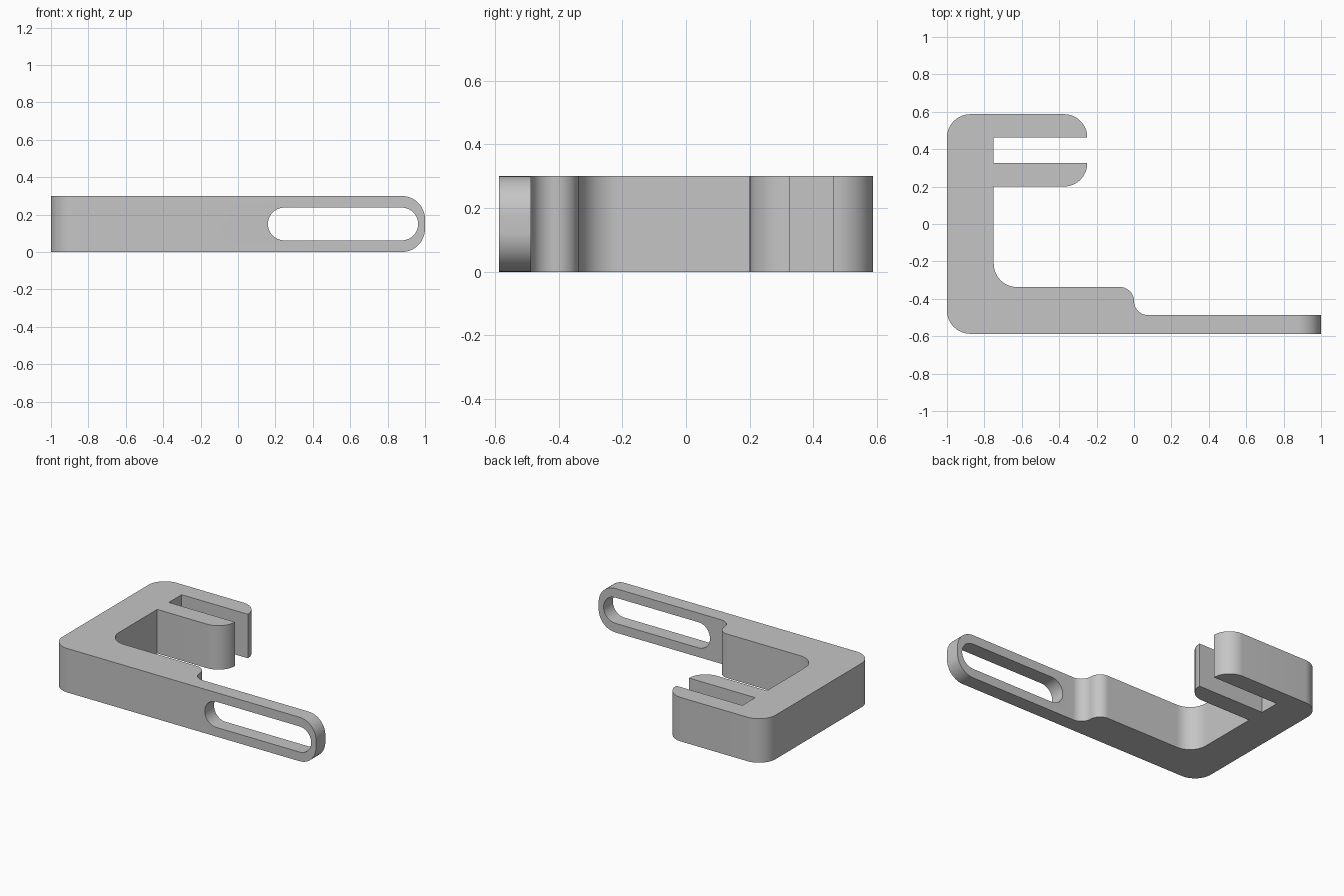
import bpy, bmesh, math
from mathutils import Vector

cube = bpy.data.objects.get("Cube")
if cube:
    bpy.data.objects.remove(cube, do_unlink=True)

grey = bpy.data.materials.new("light grey")
grey.use_nodes = True
colour = (0.56, 0.56, 0.56, 1)
grey.diffuse_color = colour
grey.node_tree.nodes["Principled BSDF"].inputs["Base Color"].default_value = colour

HEIGHT = 0.3
FRONT, BACK = -0.587, 0.587


def rounded(corners, steps=16):
    """Outline through (x, y, radius) corners, each filleted with an arc."""
    pts = []
    for i, (x, y, r) in enumerate(corners):
        p = Vector((x, y))
        a = (Vector(corners[i - 1][:2]) - p).normalized()
        b = (Vector(corners[(i + 1) % len(corners)][:2]) - p).normalized()
        # Right-angle fillet: the arc centre lies r along both edges
        arc = [p] if r == 0 else [
            p + (a + b) * r - b * r * math.cos(t) - a * r * math.sin(t)
            for t in (math.pi / 2 * k / steps for k in range(steps + 1))]
        for q in arc:
            if not pts or (q - pts[-1]).length > 1e-4:
                pts.append(q)
    if (pts[0] - pts[-1]).length < 1e-4:
        pts.pop()
    return pts


def prism(name, outline, place, direction):
    bm = bmesh.new()
    face = bm.faces.new([bm.verts.new(place(p)) for p in outline])
    grown = bmesh.ops.extrude_face_region(bm, geom=[face])["geom"]
    bmesh.ops.translate(bm, vec=direction,
                        verts=[v for v in grown if isinstance(v, bmesh.types.BMVert)])
    bmesh.ops.recalc_face_normals(bm, faces=bm.faces)
    mesh = bpy.data.meshes.new(name)
    bm.to_mesh(mesh)
    bm.free()
    mesh.materials.append(grey)
    obj = bpy.data.objects.new(name, mesh)
    bpy.context.collection.objects.link(obj)
    return obj


def cut(target, cutter, operation):
    cutter.hide_render = True
    mod = target.modifiers.new(operation.lower(), "BOOLEAN")
    mod.operation, mod.solver, mod.object = operation, "EXACT", cutter
    bpy.context.view_layer.objects.active = target
    bpy.ops.object.modifier_apply(modifier=mod.name)
    bpy.data.objects.remove(cutter, do_unlink=True)


def side_prism(name, x0, x1, z0, z1, left_r, right_r):
    outline = rounded([(x0, z0, left_r), (x1, z0, right_r),
                       (x1, z1, right_r), (x0, z1, left_r)])
    return prism(name, outline, lambda p: (p.x, -1, p.y), (0, 2, 0))


# Hooked body: spine, foot with stepped tongue, and two clip fingers
body = rounded([
    (-1, FRONT, 0.125), (1, FRONT, 0), (1, -0.487, 0),
    (0, -0.487, 0.075), (0, -0.337, 0.075), (-0.75, -0.337, 0.125),
    (-0.75, 0.2, 0), (-0.25, 0.2, 0.125), (-0.25, 0.325, 0), (-0.75, 0.325, 0),
    (-0.75, 0.463, 0), (-0.25, 0.463, 0), (-0.25, BACK, 0.124), (-1, BACK, 0.125)])
bracket = prism("bracket", body, lambda p: (p.x, p.y, 0), (0, 0, HEIGHT))

# Rounded tongue end: remove the corners outside a rounded end shape
for z, side in ((0, 1), (HEIGHT, -1)):
    r = 0.125
    arc = [Vector((1 - r + r * math.sin(t), z + side * (r - r * math.cos(t))))
           for t in (math.pi / 2 * k / 16 for k in range(17))]
    outside = arc + [Vector((1.1, z + side * r)), Vector((1.1, z - side * 0.1)),
                     Vector((1 - r, z - side * 0.1))]
    cut(bracket, prism("end_cutter", outside, lambda p: (p.x, -1, p.y), (0, 2, 0)),
        "DIFFERENCE")

# Long adjustment slot through the tongue
cut(bracket, side_prism("slot_cutter", 0.16, 0.963, 0.0625, 0.2375, 0.0875, 0.0875),
    "DIFFERENCE")

bpy.ops.object.select_all(action="DESELECT")
bracket.select_set(True)
bpy.context.view_layer.objects.active = bracket
bpy.ops.object.shade_smooth_by_angle(angle=math.radians(30))
